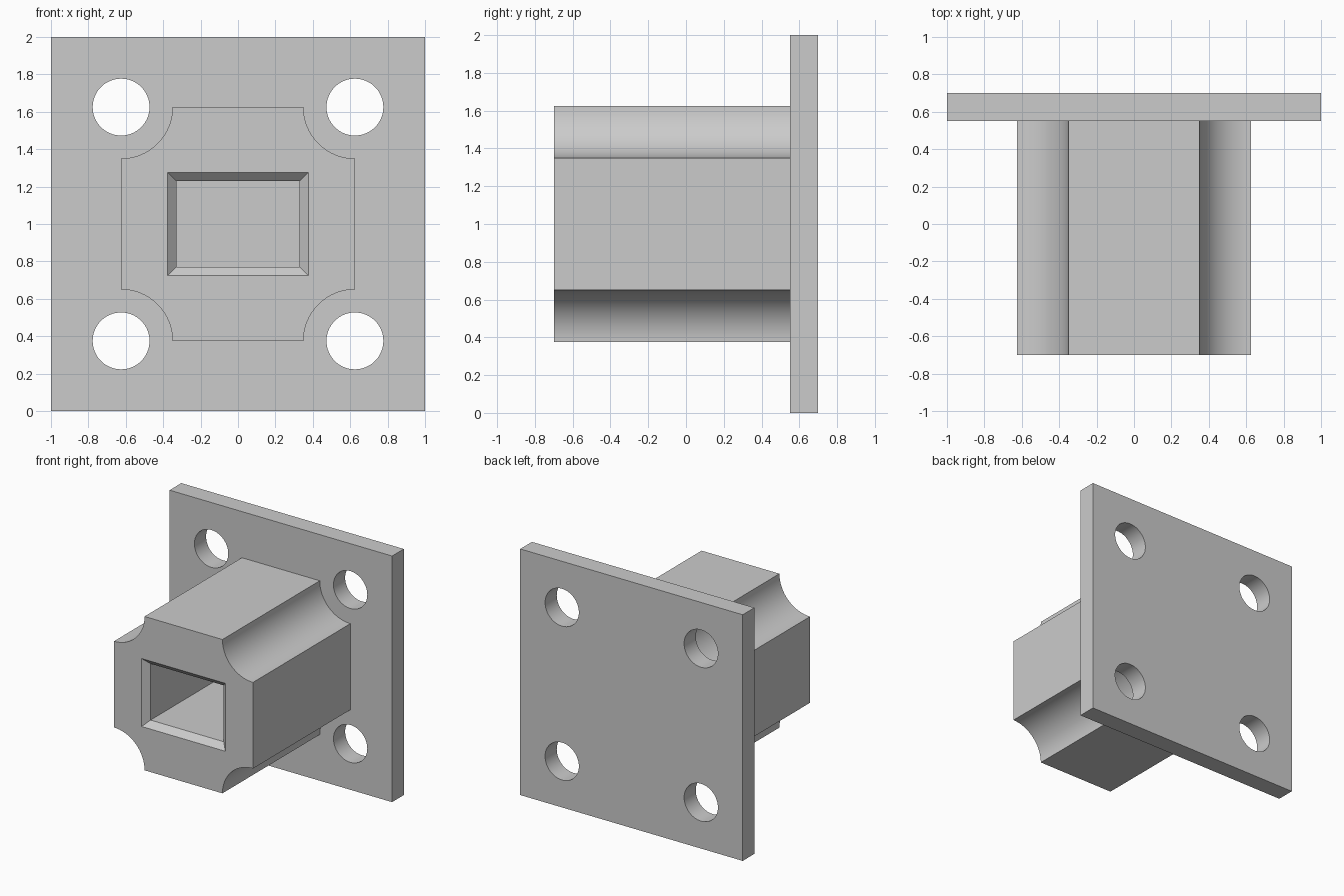
import bpy, bmesh
from math import sin, cos, pi

cube = bpy.data.objects.get("Cube")
if cube:
    bpy.data.objects.remove(cube, do_unlink=True)

GREY = (0.6, 0.6, 0.6, 1)
mat = bpy.data.materials.new("plain_grey")
mat.use_nodes = True
mat.diffuse_color = GREY
mat.node_tree.nodes["Principled BSDF"].inputs["Base Color"].default_value = GREY

MID = 1.0        # height of the centre axis
FRONT, JOINT, BACK = -0.7, 0.55, 0.7
CORNER = 0.625   # body half width, also the bolt hole offset


def loft(name, sections):
    """Solid through matching (y, [(x, z), ...]) cross-sections, centred on the axis."""
    bm = bmesh.new()
    rings = [[bm.verts.new((x, y, z + MID)) for x, z in pts] for y, pts in sections]
    for a, b in zip(rings, rings[1:]):
        for i in range(len(a)):
            j = (i + 1) % len(a)
            bm.faces.new((a[i], a[j], b[j], b[i]))
    bm.faces.new(rings[0][::-1])
    bm.faces.new(rings[-1])
    bmesh.ops.recalc_face_normals(bm, faces=bm.faces)
    mesh = bpy.data.meshes.new(name)
    bm.to_mesh(mesh)
    bm.free()
    mesh.materials.append(mat)
    obj = bpy.data.objects.new(name, mesh)
    bpy.context.collection.objects.link(obj)
    return obj


def rect(w, h):
    return [(-w, -h), (w, -h), (w, h), (-w, h)]


def arc(cx, cz, r, start, sweep, steps):
    return [(cx + r * cos(start + sweep * i / steps), cz + r * sin(start + sweep * i / steps))
            for i in range(steps + 1)]


def select_only(obj):
    bpy.ops.object.select_all(action='DESELECT')
    obj.select_set(True)
    bpy.context.view_layer.objects.active = obj


def cut(obj, cutter):
    cutter.hide_render = True
    mod = obj.modifiers.new("cut", 'BOOLEAN')
    mod.operation = 'DIFFERENCE'
    mod.solver = 'EXACT'
    mod.object = cutter
    select_only(obj)
    bpy.ops.object.modifier_apply(modifier=mod.name)
    bpy.data.objects.remove(cutter, do_unlink=True)


# Mounting plate with four bolt holes
plate = loft("mounting_plate", [(JOINT, rect(1, 1)), (BACK, rect(1, 1))])
for sx in (-1, 1):
    for sz in (-1, 1):
        circle = arc(sx * CORNER, sz * CORNER, 0.152, 0, 2 * pi, 64)[:-1]
        cut(plate, loft("hole_cutter", [(JOINT - 0.1, circle), (BACK + 0.1, circle)]))

# Body: square block with a concave scallop along each long corner
outline = []
for k, (sx, sz) in enumerate([(1, 1), (-1, 1), (-1, -1), (1, -1)]):
    outline += arc(sx * CORNER, sz * CORNER, 0.275, (k + 3) * pi / 2, -pi / 2, 24)
body = loft("socket_body", [(FRONT, outline), (JOINT, outline)])

# Rectangular socket with a chamfered mouth, ending at the plate
W, H, C = 0.329, 0.229, 0.047
cut(body, loft("socket_cutter", [
    (FRONT - C, rect(W + 2 * C, H + 2 * C)),
    (FRONT + C, rect(W, H)),
    (JOINT + 0.1, rect(W, H))]))

# Smooth round surfaces, sharp edges kept
for obj in (plate, body):
    select_only(obj)
    bpy.ops.object.shade_smooth_by_angle(angle=pi / 6)
